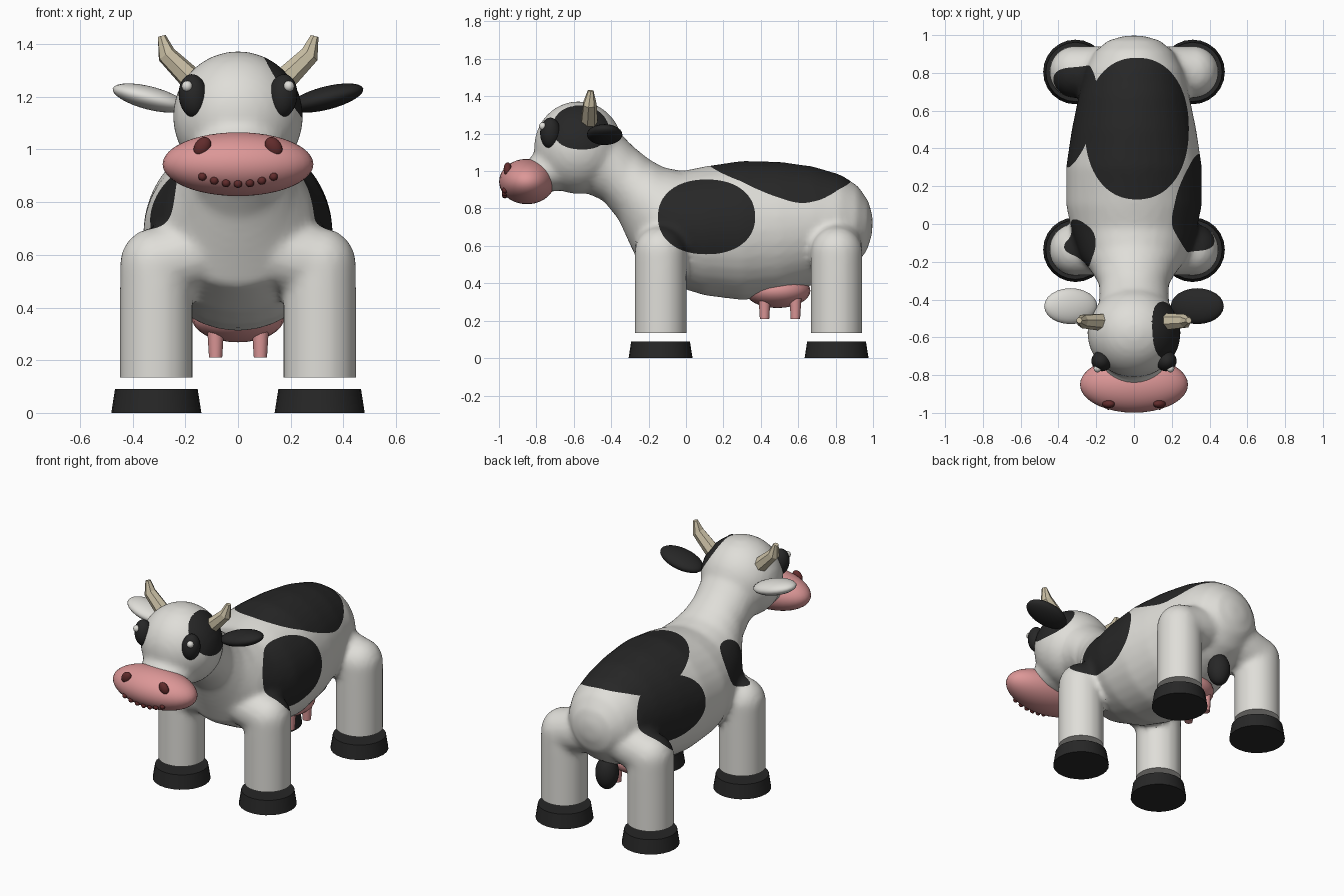
import bpy, bmesh, math
from mathutils import Vector, Matrix

cube = bpy.data.objects.get("Cube")
if cube:
    bpy.data.objects.remove(cube)


def material(name, rgb):
    m = bpy.data.materials.new(name)
    m.use_nodes = True
    m.diffuse_color = (*rgb, 1)
    m.node_tree.nodes["Principled BSDF"].inputs["Base Color"].default_value = (*rgb, 1)
    return m


WHITE = material("hide_white", (.74, .73, .69))
BLACK = material("patch_black", (.02, .02, .02))
PINK = material("skin_pink", (.72, .31, .31))
RED = material("dark_red", (.12, .025, .025))
HORN = material("horn_cream", (.6, .53, .38))


def finish(name, bm, *mats, smooth=True):
    bmesh.ops.recalc_face_normals(bm, faces=bm.faces)
    mesh = bpy.data.meshes.new(name)
    bm.to_mesh(mesh)
    bm.free()
    for m in mats:
        mesh.materials.append(m)
    ob = bpy.data.objects.new(name, mesh)
    bpy.context.collection.objects.link(ob)
    if smooth:
        bpy.ops.object.select_all(action='DESELECT')
        ob.select_set(True)
        bpy.context.view_layer.objects.active = ob
        bpy.ops.object.shade_smooth_by_angle(angle=math.radians(40))
    return ob


def ellipsoid(bm, centre, radii, tilt=0, seg=24):
    mat = Matrix.Translation(centre) @ Matrix.Rotation(tilt, 4, 'Y') @ Matrix.Diagonal((*radii, 1))
    bmesh.ops.create_uvsphere(bm, u_segments=seg, v_segments=seg * 2 // 3, radius=1, matrix=mat)


def skin_rings(bm, rings):
    rings = [[bm.verts.new(p) for p in r] for r in rings]
    for a, b in zip(rings, rings[1:]):
        for i in range(len(a)):
            j = (i + 1) % len(a)
            bm.faces.new((a[i], a[j], b[j], b[i]))
    bm.faces.new(rings[0])
    bm.faces.new(rings[-1][::-1])


def tube(bm, pts, radii, sides):
    pts = [Vector(p) for p in pts]
    rings = []
    for i, (p, r) in enumerate(zip(pts, radii)):
        d = pts[min(i + 1, len(pts) - 1)] - pts[max(i - 1, 0)]
        q = d.to_track_quat('Z', 'Y')
        angles = [math.tau * k / sides for k in range(sides)]
        rings.append([p + q @ Vector((r * math.cos(a), r * math.sin(a), 0)) for a in angles])
    skin_rings(bm, rings)


def part(name, mat, centre, radii, tilt=0, seg=24):
    bm = bmesh.new()
    ellipsoid(bm, centre, radii, tilt, seg)
    return finish(name, bm, mat)


# Torso and neck: top point (y, z), bottom point (y, z), half width
SECTIONS = [
    (.998, .76, .995, .66, .05), (.975, .84, .965, .57, .14), (.92, .92, .90, .49, .21),
    (.83, .98, .80, .43, .26), (.68, 1.025, .66, .385, .295), (.5, 1.05, .5, .33, .33),
    (.3, 1.055, .3, .31, .36), (.1, 1.025, .1, .335, .36), (-.02, 1.0, -.06, .385, .33),
    (-.12, 1.02, -.24, .48, .28), (-.2, 1.065, -.31, .63, .22), (-.28, 1.13, -.36, .74, .185),
    (-.36, 1.21, -.44, .84, .185), (-.47, 1.3, -.55, .89, .2), (-.62, 1.26, -.66, .93, .15)]
bm = bmesh.new()
rings = []
for yt, zt, yb, zb, w in SECTIONS:
    mid, half = Vector((0, yt + yb, zt + zb)) / 2, Vector((0, yt - yb, zt - zb)) / 2
    angles = [math.tau * k / 32 for k in range(32)]
    rings.append([mid + half * math.cos(a) + Vector((w * math.sin(a), 0, 0)) for a in angles])
skin_rings(bm, rings)

# Head and snout bridge
ellipsoid(bm, (0, -.575, 1.125), (.248, .238, .248), seg=32)
ellipsoid(bm, (0, -.72, 1.0), (.17, .15, .11))

# Legs with rounded shoulders and hips
LEGS = [(s, y) for s in (-1, 1) for y in (-.136, .805)]
for s, y in LEGS:
    tube(bm, [(s * .31, y, .07), (s * .31, y, .565)], (.139, .139), 32)
    ellipsoid(bm, (s * .31, y, .565), (.139, .139, .139))
    tube(bm, [(s * .31, y, .565), (s * .08, y, .63)], (.137, .137), 24)

# Fuse the body into one soft skin
body = finish("body", bm, WHITE, BLACK, smooth=False)
mod = body.modifiers.new("fuse", 'REMESH')
mod.mode = 'VOXEL'
mod.voxel_size = .019
mod = body.modifiers.new("soften", 'SMOOTH')
mod.factor = .5
mod.iterations = 6
bpy.context.view_layer.update()
fused = bpy.data.meshes.new_from_object(body.evaluated_get(bpy.context.evaluated_depsgraph_get()))
bpy.data.objects.remove(body)
bm = bmesh.new()
bm.from_mesh(fused)
bpy.data.meshes.remove(fused)
for f in bm.faces:
    f.material_index = 0

# Flat leg ends
cut = bmesh.ops.bisect_plane(bm, geom=bm.verts[:] + bm.edges[:] + bm.faces[:], dist=1e-5,
                             plane_co=(0, 0, .135), plane_no=(0, 0, -1), clear_outer=True)
bmesh.ops.holes_fill(bm, edges=[e for e in bm.edges if e.is_boundary], sides=0)

# Hide patches: centre, radii, and the direction and depth that limit them
WIDE = 9
PATCHES = [
    ((.015, .505, 1), (.275, .375, WIDE), (0, 0, 1), .7),
    ((0, .11, .755), (WIDE, .26, .2), (1, 0, 0), .05),
    ((0, .57, .76), (WIDE, .27, .19), (-1, 0, 0), .05),
    ((0, -.1, .81), (WIDE, .125, .125), (-1, 0, 0), .05),
    ((.2, -.56, 1.25), (.14, .16, .14), (1, 0, 0), .05)]
for centre, radii, axis, depth in PATCHES:
    def field(p):
        e = sum(abs((p[i] - centre[i]) / radii[i]) ** 2.2 for i in range(3)) - 1
        return max(e, depth - p.dot(Vector(axis)))

    bmesh.ops.triangulate(bm, faces=bm.faces)
    value = {v: field(v.co) for v in bm.verts}
    border = []
    for e in list(bm.edges):
        a, b = e.verts
        fa, fb = value[a], value[b]
        if fa * fb < 0:
            t = min(max(fa / (fa - fb), .02), .98)
            border.append(bmesh.utils.edge_split(e, a, t)[1])
    bmesh.ops.connect_verts(bm, verts=border)
    for f in bm.faces:
        if field(f.calc_center_median()) < 0:
            f.material_index = 1
finish("body", bm, WHITE, BLACK)

# Hooves
for s, y in LEGS:
    bm = bmesh.new()
    tube(bm, [(s * .31, y, 0), (s * .31, y, .09)], (.171, .157), 24)
    side = "left" if s > 0 else "right"
    finish(f"{side}_{'front' if y < 0 else 'rear'}_hoof", bm, BLACK)

# Muzzle, nostrils and the row of mouth beads
MUZZLE, SIZE = Vector((0, -.85, .944)), Vector((.286, .149, .121))


def on_muzzle(x, z):
    d = 1 - (x / SIZE.x) ** 2 - ((z - MUZZLE.z) / SIZE.z) ** 2
    return (x, MUZZLE.y - SIZE.y * math.sqrt(d), z)


part("muzzle", PINK, MUZZLE, SIZE, seg=36)
bm = bmesh.new()
for i in range(-3, 4):
    ellipsoid(bm, on_muzzle(i * .045, .87 + .003 * i * i), (.016, .016, .016), seg=12)
finish("mouth_beads", bm, RED)

# Paired head parts
for s, side in ((1, "left"), (-1, "right")):
    part(side + "_nostril", RED, on_muzzle(s * .135, 1.01), (.03, .022, .04), -s * .6, 16)
    part(side + "_eye", BLACK, (s * .17, -.725, 1.203), (.055, .055, .083), s * .1)
    part(side + "_eye_glint", WHITE, (s * .193, -.765, 1.24), (.021, .021, .021), seg=12)
    part(side + "_ear", BLACK if s > 0 else WHITE, (s * .335, -.435, 1.195), (.145, .095, .044), -s * .25)
    bm = bmesh.new()
    tube(bm, [(s * .14, -.52, 1.23), (s * .272, -.515, 1.36), (s * .29, -.51, 1.43)], (.05, .037, .016), 7)
    finish(side + "_horn", bm, HORN, smooth=False)

# Udder with four teats
part("udder", PINK, (0, .49, .36), (.175, .175, .092))
bm = bmesh.new()
for x in (-.085, .085):
    for y in (.42, .585):
        tube(bm, [(x, y, .21), (x, y, .32)], (.025, .032), 12)
finish("teats", bm, PINK)

# Tail tuft hanging between the hind legs
part("tail_tuft", BLACK, (0, .81, .375), (.07, .07, .105))
